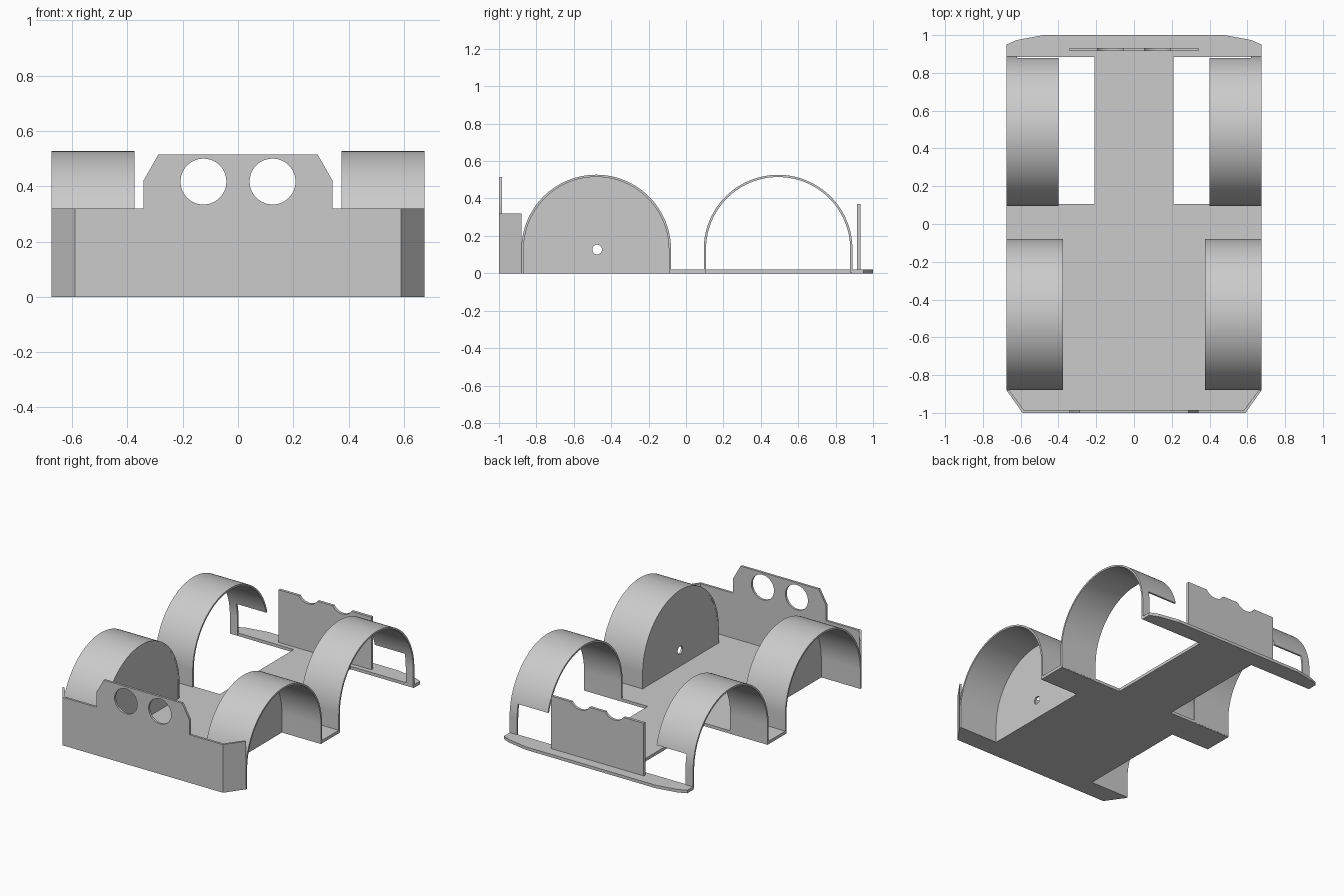
import bpy, bmesh, math
from mathutils import Vector

if "Cube" in bpy.data.objects:
    bpy.data.objects.remove(bpy.data.objects["Cube"])

GREY = (0.6, 0.6, 0.6, 1)
grey = bpy.data.materials.new("plain_grey")
grey.use_nodes = True
grey.diffuse_color = GREY
grey.node_tree.nodes["Principled BSDF"].inputs["Base Color"].default_value = GREY

# How a flat profile (u, v) at depth d is placed for each extrusion axis
PLACE = {
    "x": lambda u, v, d: Vector((d, u, v)),
    "y": lambda u, v, d: Vector((u, d, v)),
    "z": lambda u, v, d: Vector((u, v, d)),
}


def prism(name, profile, axis, start, end):
    """Extrude a closed profile along an axis."""
    bm = bmesh.new()
    base = bm.faces.new([bm.verts.new(PLACE[axis](u, v, start)) for u, v in profile])
    grown = bmesh.ops.extrude_face_region(bm, geom=[base])["geom"]
    shift = PLACE[axis](0, 0, end - start)
    bmesh.ops.translate(bm, vec=shift, verts=[g for g in grown if isinstance(g, bmesh.types.BMVert)])
    bmesh.ops.recalc_face_normals(bm, faces=bm.faces)
    mesh = bpy.data.meshes.new(name)
    bm.to_mesh(mesh)
    bm.free()
    mesh.materials.append(grey)
    obj = bpy.data.objects.new(name, mesh)
    bpy.context.collection.objects.link(obj)
    return obj


def activate(obj):
    bpy.ops.object.select_all(action="DESELECT")
    obj.select_set(True)
    bpy.context.view_layer.objects.active = obj


def cut(obj, cutter):
    """Subtract the cutter, then discard it."""
    cutter.hide_render = True
    mod = obj.modifiers.new("cut", "BOOLEAN")
    mod.operation, mod.solver, mod.object = "DIFFERENCE", "EXACT", cutter
    activate(obj)
    bpy.ops.object.modifier_apply(modifier=mod.name)
    bpy.data.objects.remove(cutter)


def smooth(obj):
    activate(obj)
    bpy.ops.object.shade_smooth_by_angle(angle=math.radians(30))


def arc(cu, cv, r, sweep, n):
    return [(cu + r * math.cos(sweep * i / n), cv + r * math.sin(sweep * i / n))
            for i in range(n + 1)]


def circle(cu, cv, r, n=48):
    return arc(cu, cv, r, 2 * math.pi, n)[:-1]


def dome(cy, cz, r, bottom):
    """Half circle standing on straight legs."""
    return [(cy + r, bottom)] + arc(cy, cz, r, math.pi, 64) + [(cy - r, bottom)]


def hoop(cy, cz, r, thick, bottom):
    return dome(cy, cz, r, bottom) + dome(cy, cz, r - thick, bottom)[::-1]


def box(u0, u1, v0, v1):
    return [(u0, v0), (u1, v0), (u1, v1), (u0, v1)]


def mirrored(half):
    return half + [(-u, v) for u, v in reversed(half)]


# Floor pan with wheel openings, spine and rear bumper
floor_half = [(0.583, -0.985), (0.66, -0.88), (0.38, -0.88), (0.38, -0.08),
              (0.675, -0.08), (0.675, 0.106), (0.208, 0.106), (0.208, 0.884),
              (0.675, 0.884), (0.675, 0.95), (0.62, 0.974), (0.48, 1.0)]
prism("floor_pan", mirrored(floor_half), "z", 0, 0.02)

# Front panel and rear plate, both pierced by the same pair of round openings
panel_half = [(0.59, 0), (0.59, 0.32), (0.342, 0.32), (0.342, 0.42), (0.288, 0.515)]
front_panel = prism("front_panel", mirrored(panel_half), "y", -1, -0.985)
rear_plate = prism("rear_plate", box(-0.342, 0.342, 0.015, 0.37), "y", 0.915, 0.933)
for plate in (front_panel, rear_plate):
    for side in (-1, 1):
        y = -1 if plate is front_panel else 0.92
        cut(plate, prism("cutter", circle(side * 0.125, 0.417, 0.083), "y", y - 0.1, y + 0.1))
    smooth(plate)

for side, label in ((1, "left"), (-1, "right")):
    # Angled end of the front panel
    wing = [(0.59, -1), (0.675, -0.88), (0.66, -0.88), (0.583, -0.985)]
    prism(label + "_front_wing", [(side * u, v) for u, v in wing], "z", 0, 0.32)

    # Front wheel arch with closed inner wall and axle hole
    smooth(prism(label + "_front_arch", hoop(-0.48, 0.127, 0.4, 0.012, 0),
                 "x", side * 0.375, side * 0.675))
    wall = prism(label + "_front_wheel_wall", dome(-0.48, 0.127, 0.392, 0),
                 "x", side * 0.376, side * 0.388)
    cut(wall, prism("cutter", circle(-0.475, 0.127, 0.026, 24), "x", side * 0.3, side * 0.45))
    smooth(wall)

    # Rear wheel arch, open inside, with a narrow outer leg at the back
    arch = prism(label + "_rear_arch", hoop(0.4925, 0.129, 0.3975, 0.012, 0.005),
                 "x", side * 0.4, side * 0.675)
    cut(arch, prism("cutter", box(0.7, 0.95, -0.1, 0.22), "x", side * 0.35, side * 0.62))
    smooth(arch)
